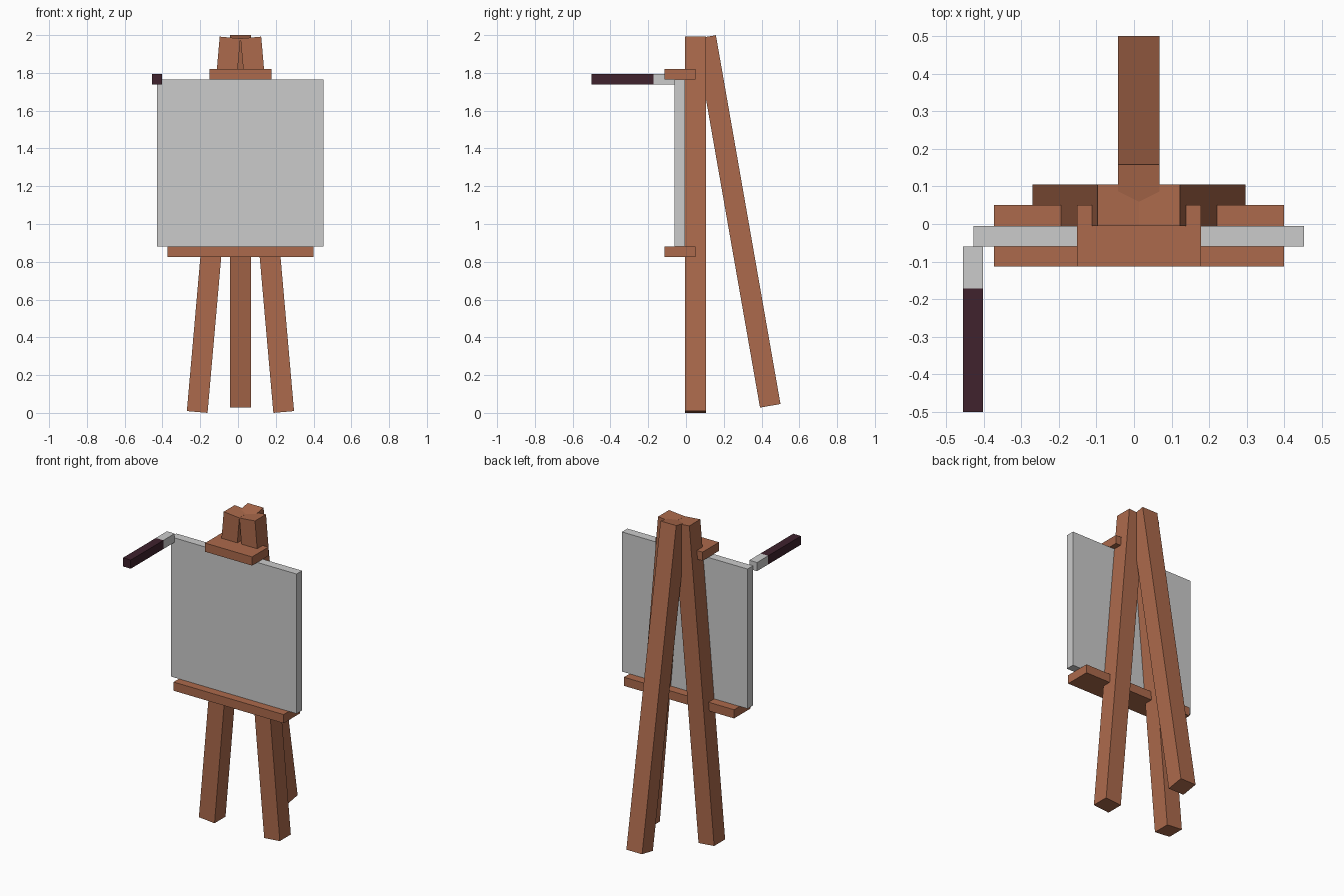
import bpy
from mathutils import Vector

if "Cube" in bpy.data.objects:
    bpy.data.objects.remove(bpy.data.objects["Cube"])


def material(name, colour):
    m = bpy.data.materials.new(name)
    m.diffuse_color = (*colour, 1)
    m.use_nodes = True
    m.node_tree.nodes["Principled BSDF"].inputs["Base Color"].default_value = m.diffuse_color
    return m


wood = material("brown wood", (0.413, 0.144, 0.072))
grey = material("light grey", (0.6, 0.6, 0.6))
dark = material("dark plum", (0.05, 0.016, 0.027))


def box(name, low, high, mat):
    """Axis-aligned block between two corners."""
    low, high = Vector(low), Vector(high)
    bpy.ops.mesh.primitive_cube_add(size=1, location=(low + high) / 2)
    ob = bpy.context.object
    ob.name = name
    ob.scale = high - low
    ob.data.materials.append(mat)
    return ob


def leg(name, foot, head):
    """Square beam running between two end centres."""
    foot, head = Vector(foot), Vector(head)
    axis = head - foot
    bpy.ops.mesh.primitive_cube_add(size=1, location=(foot + head) / 2)
    ob = bpy.context.object
    ob.name = name
    ob.scale = (0.11, 0.11, axis.length)
    ob.rotation_euler = Vector((0, 0, 1)).rotation_difference(axis).to_euler()
    ob.data.materials.append(wood)
    return ob


# Three legs: a splayed front pair and a leaning back leg
MID = 0.013
for side, label in ((-1, "left"), (1, "right")):
    leg(f"front_leg_{label}", (MID + side * 0.229, 0.05, 0.0048),
        (MID + side * 0.055, 0.05, 1.987))
leg("back_leg", (MID, 0.446, 0.0375), (MID, 0.104, 1.99))

# Tray and top clamp holding the canvas
box("tray", (-0.373, -0.113, 0.825), (0.399, 0.051, 0.88), wood)
box("top_clamp", (-0.152, -0.113, 1.765), (0.178, 0.051, 1.82), wood)
box("canvas", (-0.428, -0.06, 0.88), (0.453, -0.005, 1.765), grey)

# Brush sticking out from the canvas corner
box("brush_tip", (-0.456, -0.172, 1.738), (-0.402, -0.06, 1.793), grey)
box("brush_handle", (-0.456, -0.5, 1.738), (-0.402, -0.172, 1.793), dark)
